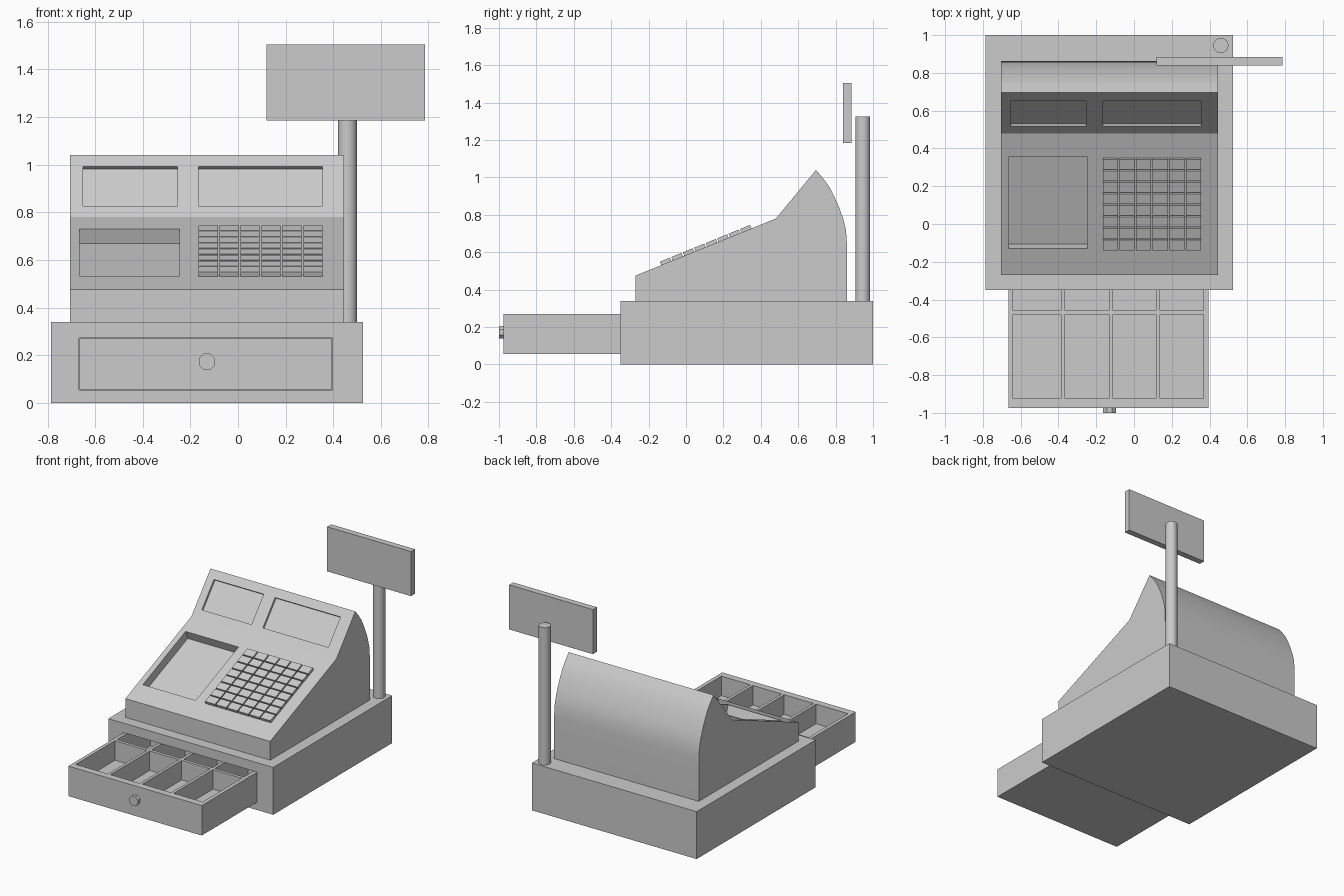
import bpy, bmesh, math
from mathutils import Matrix, Vector

if "Cube" in bpy.data.objects:
    bpy.data.objects.remove(bpy.data.objects["Cube"])


def finish(bm, name):
    bmesh.ops.recalc_face_normals(bm, faces=bm.faces[:])
    me = bpy.data.meshes.new(name)
    bm.to_mesh(me)
    bm.free()
    ob = bpy.data.objects.new(name, me)
    bpy.context.collection.objects.link(ob)
    return ob


def add_box(bm, lo, hi, frame=Matrix()):
    lo, hi = Vector(lo), Vector(hi)
    m = frame @ Matrix.Translation((lo + hi) / 2) @ Matrix.Diagonal((hi - lo).to_4d())
    bmesh.ops.create_cube(bm, size=1, matrix=m)


def boxes(name, items, frame=Matrix()):
    bm = bmesh.new()
    for lo, hi in items:
        add_box(bm, lo, hi, frame)
    return finish(bm, name)


def cylinder(name, r, depth, matrix, sides):
    bm = bmesh.new()
    bmesh.ops.create_cone(bm, cap_ends=True, segments=sides, radius1=r, radius2=r,
                          depth=depth, matrix=matrix)
    return finish(bm, name)


def activate(ob):
    bpy.ops.object.select_all(action='DESELECT')
    ob.select_set(True)
    bpy.context.view_layer.objects.active = ob


def cut(ob, cutter):
    cutter.hide_render = True
    mod = ob.modifiers.new("cut", 'BOOLEAN')
    mod.operation, mod.solver, mod.object = 'DIFFERENCE', 'EXACT', cutter
    activate(ob)
    bpy.ops.object.modifier_apply(modifier=mod.name)
    bpy.data.objects.remove(cutter)


def smooth(ob, angle=30):
    activate(ob)
    bpy.ops.object.shade_smooth_by_angle(angle=math.radians(angle))


def slope_frame(a, b):
    """Local y runs up the slope from a to b, local z points out of it."""
    ang = math.atan2(b[1] - a[1], b[0] - a[0])
    return Matrix.Translation((0, a[0], a[1])) @ Matrix.Rotation(ang, 4, 'X'), math.cos(ang)


# Base with a slot for the drawer
base = boxes("base", [((-0.785, -0.35, 0), (0.525, 1.0, 0.34))])
cut(base, boxes("slot", [((-0.667, -0.5, 0.053), (0.397, -0.05, 0.272))]))

# Open drawer with four coin trays and four deeper trays behind
drawer = boxes("drawer", [((-0.665, -0.975, 0.055), (0.395, -0.055, 0.27))])
columns = [(-0.64, -0.386), (-0.365, -0.132), (-0.111, 0.116), (0.137, 0.367)]
trays = []
for x0, x1 in columns:
    trays.append(((x0, -0.925, 0.13), (x1, -0.48, 0.4)))
    trays.append(((x0, -0.457, 0.08), (x1, -0.08, 0.4)))
cut(drawer, boxes("trays", trays))

# Drawer knob
cylinder("drawer_knob", 0.037, 0.03,
         Matrix.Translation((-0.13, -0.985, 0.172)) @ Matrix.Rotation(math.pi / 2, 4, 'X')
         @ Matrix.Rotation(math.pi / 8, 4, 'Z'), 8)

# Body: side profile extruded across x
A, B, C = (-0.27, 0.475), (0.48, 0.78), (0.695, 1.04)
profile = [(-0.27, 0.34), A, B, C, (0.735, 0.993), (0.766, 0.95), (0.795, 0.893),
           (0.82, 0.837), (0.84, 0.78), (0.855, 0.72), (0.86, 0.65), (0.862, 0.58),
           (0.862, 0.34)]
bm = bmesh.new()
face = bm.faces.new([bm.verts.new((-0.705, y, z)) for y, z in profile])
ext = bmesh.ops.extrude_face_region(bm, geom=[face])
bmesh.ops.translate(bm, vec=(1.15, 0, 0),
                    verts=[v for v in ext["geom"] if isinstance(v, bmesh.types.BMVert)])
body = finish(bm, "body")

# Two shallow display recesses and the deep receipt recess
upper, cu = slope_frame(B, C)
s0, s1 = (0.518 - B[0]) / cu, (0.655 - B[0]) / cu
cut(body, boxes("displays", [((-0.65, s0, -0.016), (-0.255, s1, 0.1)),
                             ((-0.165, s0, -0.016), (0.355, s1, 0.1))], upper))
lower, cl = slope_frame(A, B)
cut(body, boxes("receipt", [((-0.665, (-0.13 - A[0]) / cl, -0.065),
                             (-0.245, (0.355 - A[0]) / cl, 0.05))], lower))
smooth(body, 20)

# Keypad: 6 x 8 keys lying on the lower slope
k0, k1 = (-0.132 - A[0]) / cl, (0.35 - A[0]) / cl
gap = 0.008
dx, dy = (0.52 + gap) / 6, (k1 - k0 + gap) / 8
keys = []
for i in range(6):
    for j in range(8):
        x, y = -0.165 + i * dx, k0 + j * dy
        keys.append(((x, y, -0.003), (x + dx - gap, y + dy - gap, 0.02)))
boxes("keys", keys, lower)

# Pole and customer display
pole = cylinder("pole", 0.04, 0.995, Matrix.Translation((0.46, 0.945, 0.8275)), 32)
smooth(pole)
boxes("customer_display", [((0.12, 0.84, 1.185), (0.785, 0.885, 1.505))])
